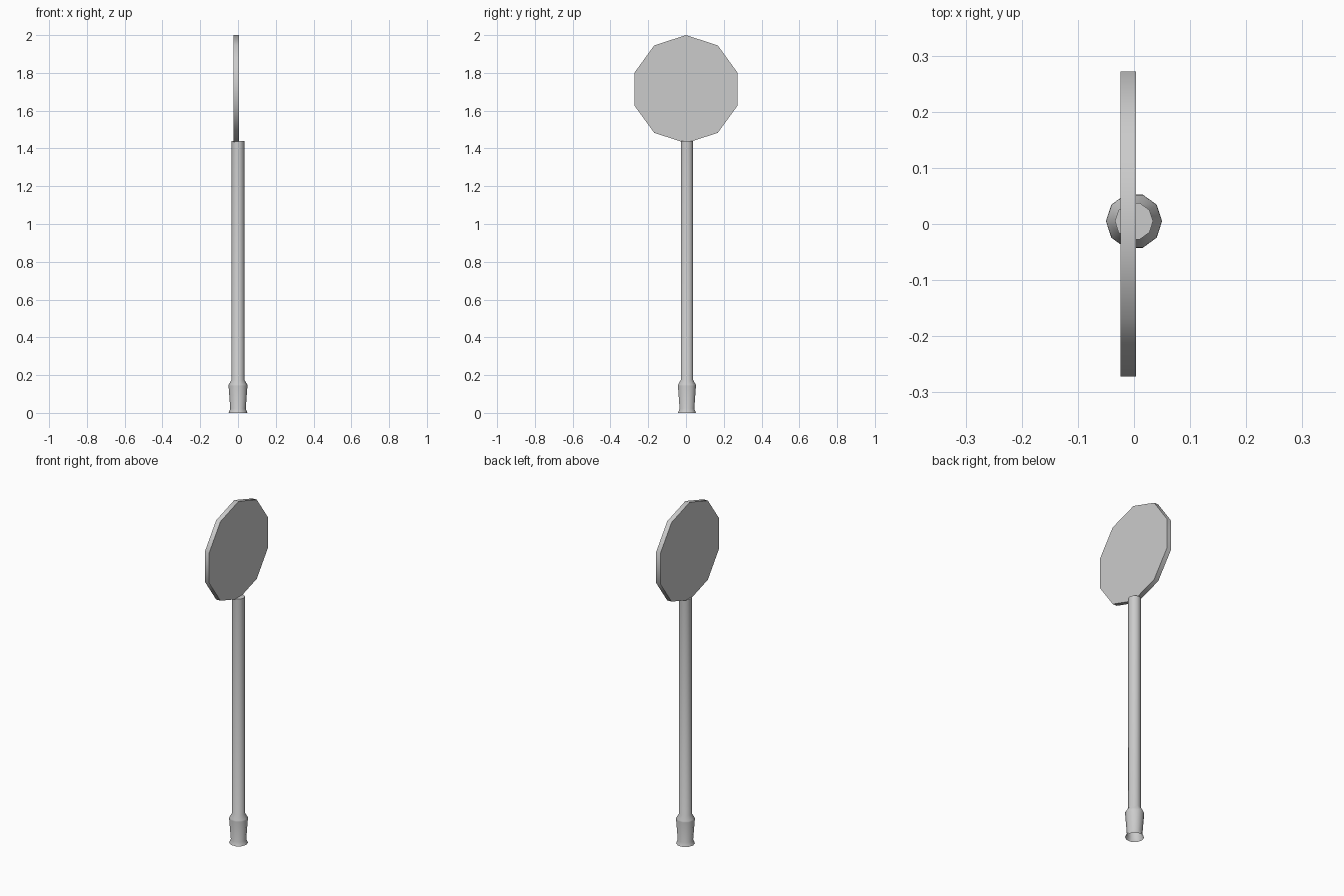
import bpy, bmesh, math
from mathutils import Matrix

cube = bpy.data.objects.get("Cube")
if cube:
    bpy.data.objects.remove(cube, do_unlink=True)

SIDES = 10
GREY = (0.6, 0.6, 0.6, 1.0)

grey = bpy.data.materials.new("light_grey")
grey.use_nodes = True
grey.diffuse_color = GREY
grey.node_tree.nodes["Principled BSDF"].inputs["Base Color"].default_value = GREY


def lathe(name, profile, cap_bottom, cap_top, matrix):
    """Spin (radius, height) pairs into a ten-sided solid."""
    bm = bmesh.new()
    rings = []
    for r, h in profile:
        angles = [math.tau * i / SIDES for i in range(SIDES)]
        rings.append([bm.verts.new((r * math.cos(a), r * math.sin(a), h)) for a in angles])
    for low, high in zip(rings, rings[1:]):
        for i in range(SIDES):
            j = (i + 1) % SIDES
            bm.faces.new((low[i], low[j], high[j], high[i]))
    if cap_bottom:
        bm.faces.new(rings[0][::-1])
    if cap_top:
        bm.faces.new(rings[-1])
    bm.transform(matrix)
    mesh = bpy.data.meshes.new(name)
    bm.to_mesh(mesh)
    bm.free()
    mesh.materials.append(grey)
    obj = bpy.data.objects.new(name, mesh)
    bpy.context.collection.objects.link(obj)
    bpy.ops.object.select_all(action="DESELECT")
    obj.select_set(True)
    bpy.context.view_layer.objects.active = obj
    bpy.ops.object.shade_smooth_by_angle(angle=math.radians(40))
    return obj


# Pole with a flared, open foot
pole_profile = [(0.05, 0), (0.041, 0.022), (0.05, 0.143), (0.049, 0.15),
                (0.034, 0.175), (0.034, 1.44)]
lathe("pole", pole_profile, False, True, Matrix.Translation((0, 0.005, 0)))

# Flat ten-sided disc standing on the pole, facing sideways
disc_matrix = Matrix.Translation((-0.024, 0, 1.714)) @ Matrix.Rotation(math.radians(90), 4, "Y")
lathe("sign_disc", [(0.286, 0), (0.286, 0.028)], True, True, disc_matrix)
